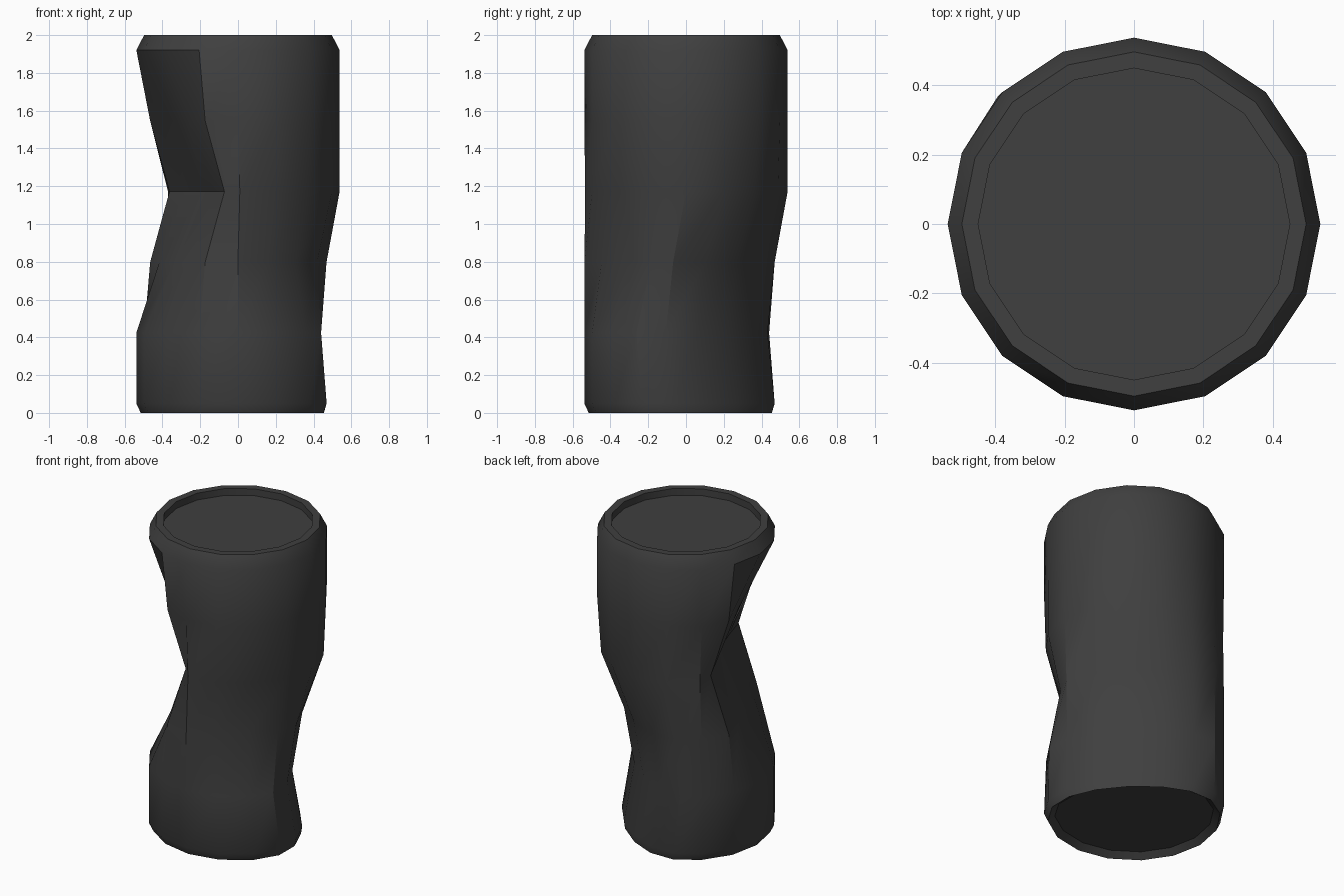
import bpy, bmesh, math
from mathutils import Vector

if "Cube" in bpy.data.objects:
    bpy.data.objects.remove(bpy.data.objects["Cube"])

SIDES = 16
R = 0.538

# dents: direction in degrees, height, depth, reach
DENTS = [(202.5, 1.172, 0.335, 0.63),
         (45.0, 0.424, 0.225, 0.85),
         (-45.0, 0.798, 0.11, 0.42)]

# can profile (radius, height): bottom recess, wall rings, rolled rim, top recess
wall = [(R, 0.05 + 0.374 * i) for i in range(6)]
PROFILE = [(0.475, 0.035), (0.515, 0.0)] + wall + [(0.497, 2.0), (0.45, 2.0), (0.45, 1.955)]


def dented(p):
    """Push a point inward by each dent, fading with distance."""
    out = p.copy()
    for ang, z, depth, reach in DENTS:
        a = math.radians(ang)
        d = Vector((math.cos(a), math.sin(a), 0))
        q = (p - (d * R + Vector((0, 0, z)))).length / reach
        if q < 1:
            out -= d * depth * (1 - q * q) ** 1.5
    return out


bm = bmesh.new()
rings = []
for r, z in PROFILE:
    ring = []
    for i in range(SIDES):
        a = 2 * math.pi * i / SIDES
        ring.append(bm.verts.new(dented(Vector((r * math.cos(a), r * math.sin(a), z)))))
    rings.append(ring)

# side faces between rings
for lo, hi in zip(rings, rings[1:]):
    for i in range(SIDES):
        j = (i + 1) % SIDES
        bm.faces.new((lo[i], lo[j], hi[j], hi[i]))

# bottom and top discs
bm.faces.new(rings[0][::-1])
bm.faces.new(rings[-1])

mesh = bpy.data.meshes.new("crushed_can")
bm.to_mesh(mesh)
bm.free()
can = bpy.data.objects.new("crushed_can", mesh)
bpy.context.collection.objects.link(can)

# dark metal
mat = bpy.data.materials.new("dark_metal")
mat.diffuse_color = (0.05, 0.05, 0.05, 1)
mat.use_nodes = True
mat.node_tree.nodes["Principled BSDF"].inputs["Base Color"].default_value = mat.diffuse_color
mesh.materials.append(mat)

bpy.context.view_layer.objects.active = can
can.select_set(True)
bpy.ops.object.shade_smooth_by_angle(angle=math.radians(32))
